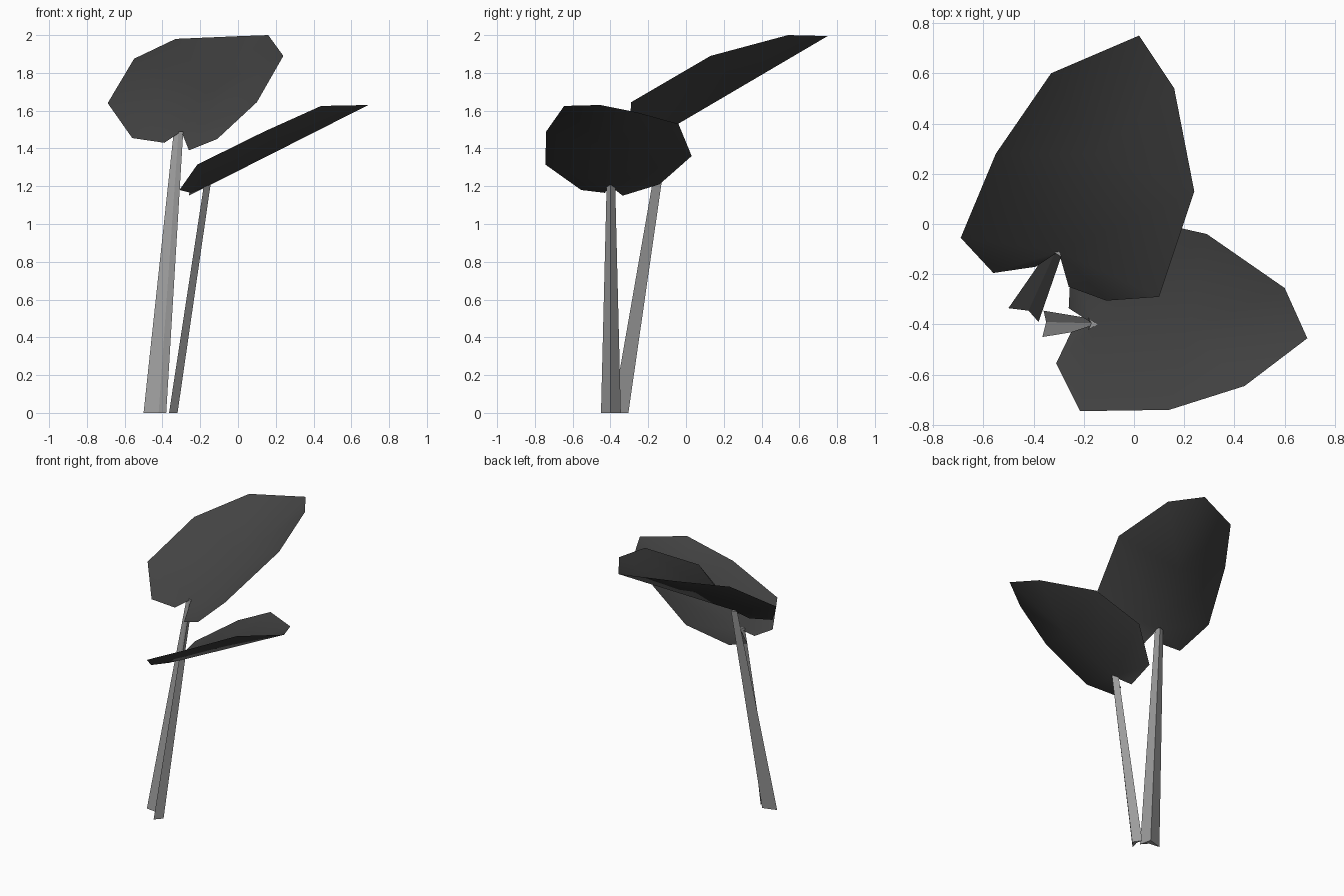
import bpy
import bmesh
from mathutils import Vector

cube = bpy.data.objects.get("Cube")
if cube:
    bpy.data.objects.remove(cube, do_unlink=True)


def make_material(name, grey):
    mat = bpy.data.materials.new(name)
    mat.use_nodes = True
    colour = (grey, grey, grey, 1.0)
    mat.diffuse_color = colour
    shader = next(n for n in mat.node_tree.nodes if n.type == "BSDF_PRINCIPLED")
    shader.inputs["Base Color"].default_value = colour
    shader.inputs["Roughness"].default_value = 0.8
    return mat


leaf_grey = make_material("dark grey leaf", 0.055)
stem_grey = make_material("light grey stem", 0.33)


def finish(name, bm, material, smooth):
    """Turn a bmesh into a named, coloured and shaded object."""
    mesh = bpy.data.meshes.new(name)
    bm.to_mesh(mesh)
    bm.free()
    mesh.materials.append(material)
    obj = bpy.data.objects.new(name, mesh)
    bpy.context.collection.objects.link(obj)
    for polygon in mesh.polygons:
        polygon.use_smooth = smooth
    return obj


def make_leaf(name, notch, tip, sides):
    """Heart-shaped sheet, folded up along a straight midrib.
    Each side runs from the lobe beside the notch up to the tip."""
    bm = bmesh.new()
    notch, tip = Vector(notch), Vector(tip)
    base = bm.verts.new(notch)
    middle = bm.verts.new(notch.lerp(tip, 0.45))
    end = bm.verts.new(tip)
    for side in sides:
        lobe, bulge, shoulder, flank, shoulder_tip = [bm.verts.new(p) for p in side]
        for face in (
            (base, lobe, bulge),
            (base, bulge, shoulder),
            (base, shoulder, flank),
            (base, flank, middle),
            (middle, flank, shoulder_tip),
            (middle, shoulder_tip, end),
        ):
            bm.faces.new(face)
    bm.normal_update()
    for face in bm.faces:
        if face.normal.z < 0:
            face.normal_flip()
    return finish(name, bm, leaf_grey, True)


def make_stem(name, foot, top, foot_z, top_z):
    """Tapered stalk whose outer side is a shallow channel."""
    bm = bmesh.new()
    rings = [
        [bm.verts.new((x, y, z)) for x, y in section]
        for section, z in ((foot, foot_z), (top, top_z))
    ]
    count = len(foot)
    for i in range(count):
        j = (i + 1) % count
        bm.faces.new((rings[0][i], rings[0][j], rings[1][j], rings[1][i]))
    for ring in rings:
        bm.faces.new(ring)
    bmesh.ops.recalc_face_normals(bm, faces=bm.faces)
    return finish(name, bm, stem_grey, False)


# Upper leaf, rising towards the back
make_leaf(
    "upper_leaf", (-0.3, -0.11, 1.49), (0.02, 0.75, 1.995),
    [
        [(-0.26, -0.25, 1.39), (-0.11, -0.305, 1.45), (0.1, -0.29, 1.645),
         (0.24, 0.13, 1.89), (0.16, 0.54, 2)],
        [(-0.39, -0.17, 1.43), (-0.56, -0.195, 1.455), (-0.69, -0.055, 1.64),
         (-0.55, 0.28, 1.875), (-0.33, 0.6, 1.98)],
    ],
)

# Lower leaf, rising towards the model's left
make_leaf(
    "lower_leaf", (-0.16, -0.4, 1.2), (0.69, -0.455, 1.63),
    [
        [(-0.26, -0.335, 1.15), (-0.25, -0.14, 1.21), (-0.02, 0.03, 1.36),
         (0.29, -0.04, 1.53), (0.6, -0.255, 1.59)],
        [(-0.25, -0.43, 1.165), (-0.31, -0.555, 1.18), (-0.215, -0.745, 1.315),
         (0.14, -0.74, 1.49), (0.44, -0.645, 1.625)],
    ],
)

# Stems: channel edge, channel floor, channel edge, inner ridge
make_stem(
    "upper_stem",
    [(-0.5, -0.335), (-0.42, -0.345), (-0.38, -0.39), (-0.4, -0.305)],
    [(-0.34, -0.105), (-0.315, -0.115), (-0.29, -0.13), (-0.3, -0.09)],
    0, 1.49,
)
make_stem(
    "lower_stem",
    [(-0.36, -0.345), (-0.35, -0.39), (-0.365, -0.45), (-0.32, -0.4)],
    [(-0.18, -0.375), (-0.17, -0.395), (-0.18, -0.42), (-0.145, -0.4)],
    0, 1.21,
)
